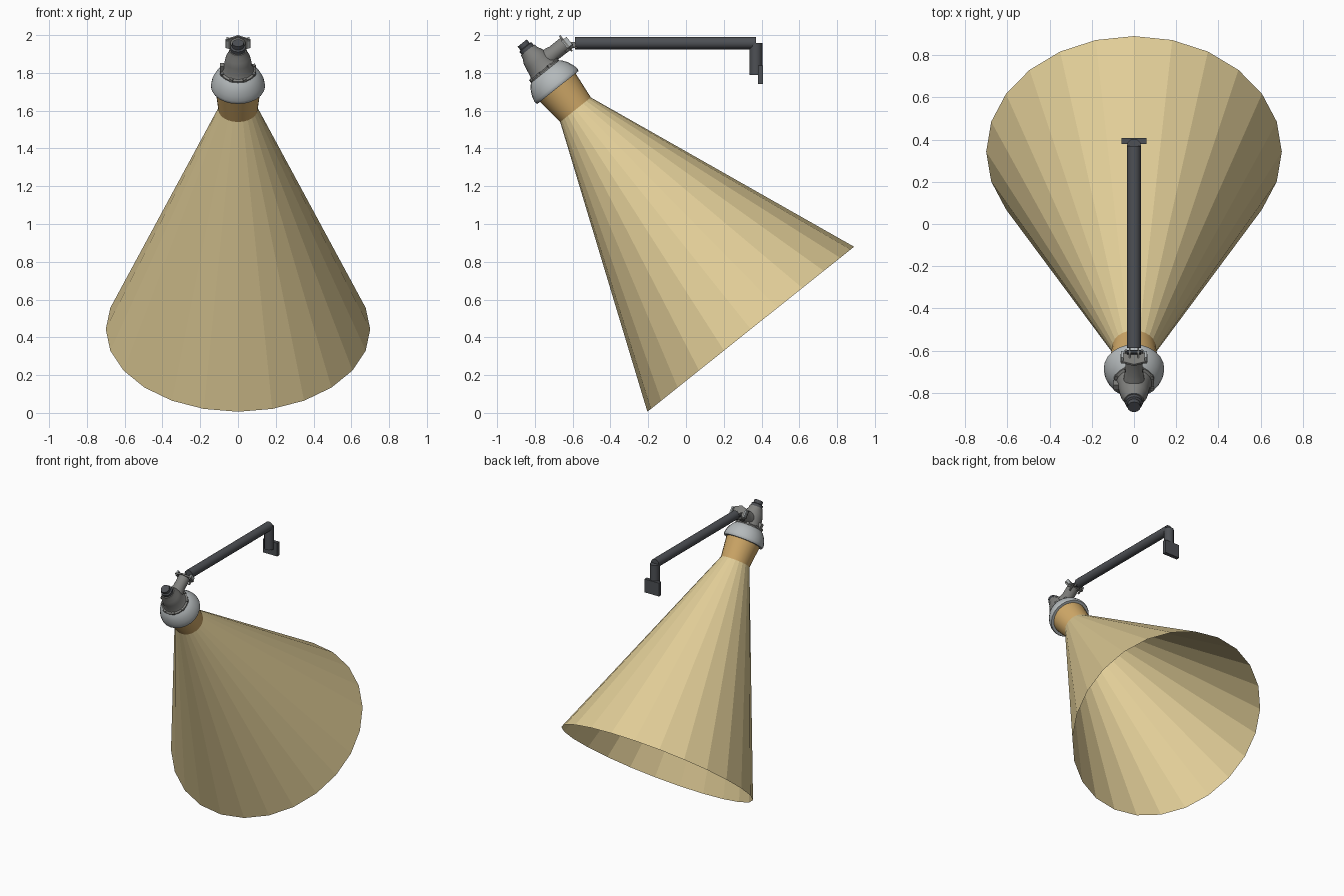
import bpy, bmesh, math
from mathutils import Matrix, Vector

if "Cube" in bpy.data.objects:
    bpy.data.objects.remove(bpy.data.objects["Cube"])


def material(name, rgb):
    m = bpy.data.materials.new(name)
    m.diffuse_color = (*rgb, 1)
    m.use_nodes = True
    m.node_tree.nodes["Principled BSDF"].inputs["Base Color"].default_value = m.diffuse_color
    return m


BEAM = material("pale_light_beam", (0.75, 0.61, 0.31))
AMBER = material("amber_glass", (0.64, 0.40, 0.14))
SILVER = material("light_grey_metal", (0.46, 0.49, 0.50))
GREY = material("mid_grey_metal", (0.22, 0.22, 0.21))
DARK = material("dark_grey_metal", (0.075, 0.08, 0.09))

# Lamp frame: local z runs up the tilted lamp axis, origin at the lens mouth
TILT = Matrix.Translation((0, -0.585, 1.605)) @ Matrix.Rotation(math.radians(38.6), 4, 'X')
WORLD = Matrix.Identity(4)
# Frame for parts lathed along the side stub (local z -> lamp y)
STUB = TILT @ Matrix.Translation((0, 0, 0.306)) @ Matrix.Rotation(-math.pi / 2, 4, 'X')


def finish(bm, name, mat, frame, smooth=None):
    bmesh.ops.transform(bm, matrix=frame, verts=bm.verts)
    me = bpy.data.meshes.new(name)
    bm.to_mesh(me)
    bm.free()
    ob = bpy.data.objects.new(name, me)
    bpy.context.collection.objects.link(ob)
    me.materials.append(mat)
    if smooth:
        bpy.ops.object.select_all(action='DESELECT')
        ob.select_set(True)
        bpy.context.view_layer.objects.active = ob
        bpy.ops.object.shade_smooth_by_angle(angle=math.radians(smooth))
    return ob


def lathe(name, profile, mat, frame=TILT, sides=24, cap=True, smooth=35, squash=1):
    """Revolve (radius, height) points about local z."""
    bm = bmesh.new()
    rings = []
    for r, z in profile:
        rings.append([bm.verts.new((r * math.sin(2 * math.pi * i / sides),
                                    squash * r * math.cos(2 * math.pi * i / sides), z))
                      for i in range(sides)])
    for a, b in zip(rings, rings[1:]):
        for i in range(sides):
            j = (i + 1) % sides
            bm.faces.new((a[i], a[j], b[j], b[i]))
    if cap:
        bm.faces.new(rings[0])
        bm.faces.new(rings[-1])
    bmesh.ops.recalc_face_normals(bm, faces=bm.faces)
    return finish(bm, name, mat, frame, smooth)


def box(name, centre, size, mat, frame=WORLD):
    bm = bmesh.new()
    bmesh.ops.create_cube(bm, size=1, matrix=Matrix.Translation(centre) @ Matrix.Diagonal((*size, 1)))
    return finish(bm, name, mat, frame)


def rod(name, a, b, r, mat, frame=WORLD, sides=12):
    a, b = Vector(a), Vector(b)
    d = b - a
    rot = d.to_track_quat('Z', 'Y').to_matrix().to_4x4()
    return lathe(name, [(r, 0), (r, d.length)], mat,
                 frame @ Matrix.Translation(a) @ rot, sides)


# Open faceted cone of light
lathe("light_beam", [(0.70, -1.487), (0.104, 0)], BEAM, cap=False, smooth=None)

# Amber lens, domed shade, housing and top cap
lathe("lens", [(0.104, 0), (0.121, 0.155)], AMBER)
lathe("shade", [(0.12, 0.15), (0.139, 0.15), (0.143, 0.157), (0.143, 0.17), (0.137, 0.195),
                (0.125, 0.222), (0.108, 0.247), (0.088, 0.264)], SILVER)
lathe("housing", [(0.095, 0.255), (0.095, 0.266), (0.084, 0.272), (0.076, 0.29), (0.07, 0.33),
                  (0.063, 0.36), (0.05, 0.385), (0.046, 0.405)], GREY)
lathe("top_cap", [(0.036, 0.40), (0.041, 0.405), (0.041, 0.424), (0.031, 0.428), (0.031, 0.452)],
      DARK, sides=12)

# Clips around the housing base, and a latch on its side
for i in range(8):
    turn = Matrix.Rotation(math.pi / 4 * (i + 0.5), 4, 'Z')
    box("housing_clip", (0, 0.092, 0.268), (0.018, 0.014, 0.016), GREY, TILT @ turn)
box("side_latch", (-0.085, 0, 0.285), (0.022, 0.03, 0.04), GREY, TILT)

# Side stub with its clamp flange
lathe("side_stub", [(0.052, 0.03), (0.046, 0.08), (0.041, 0.10), (0.041, 0.178)], GREY, STUB)
lathe("clamp_flange", [(0.075, 0.174), (0.075, 0.184)], GREY, STUB, sides=6, smooth=None, squash=0.7)
for sx in (-1, 1):
    box("clamp_ear", (sx * 0.055, 0, 0.186), (0.012, 0.05, 0.035), SILVER, STUB)
    box("hinge_plate", (sx * 0.02, -0.606, 1.948), (0.008, 0.06, 0.03), GREY)
    rod("clamp_bolt", (sx * 0.038, 0.035, 0.15), (sx * 0.038, 0.035, 0.2), 0.007, GREY, STUB, 8)
rod("hinge_pin", (-0.032, -0.607, 1.948), (0.032, -0.607, 1.948), 0.01, DARK, sides=8)

# Support arm, drop pipe and wall plate
rod("support_arm", (0, -0.588, 1.958), (0, 0.37, 1.958), 0.033, DARK)
rod("drop_pipe", (0, 0.37, 1.958), (0, 0.37, 1.79), 0.034, DARK)
box("wall_plate", (0, 0.394, 1.79), (0.12, 0.028, 0.10), DARK)
